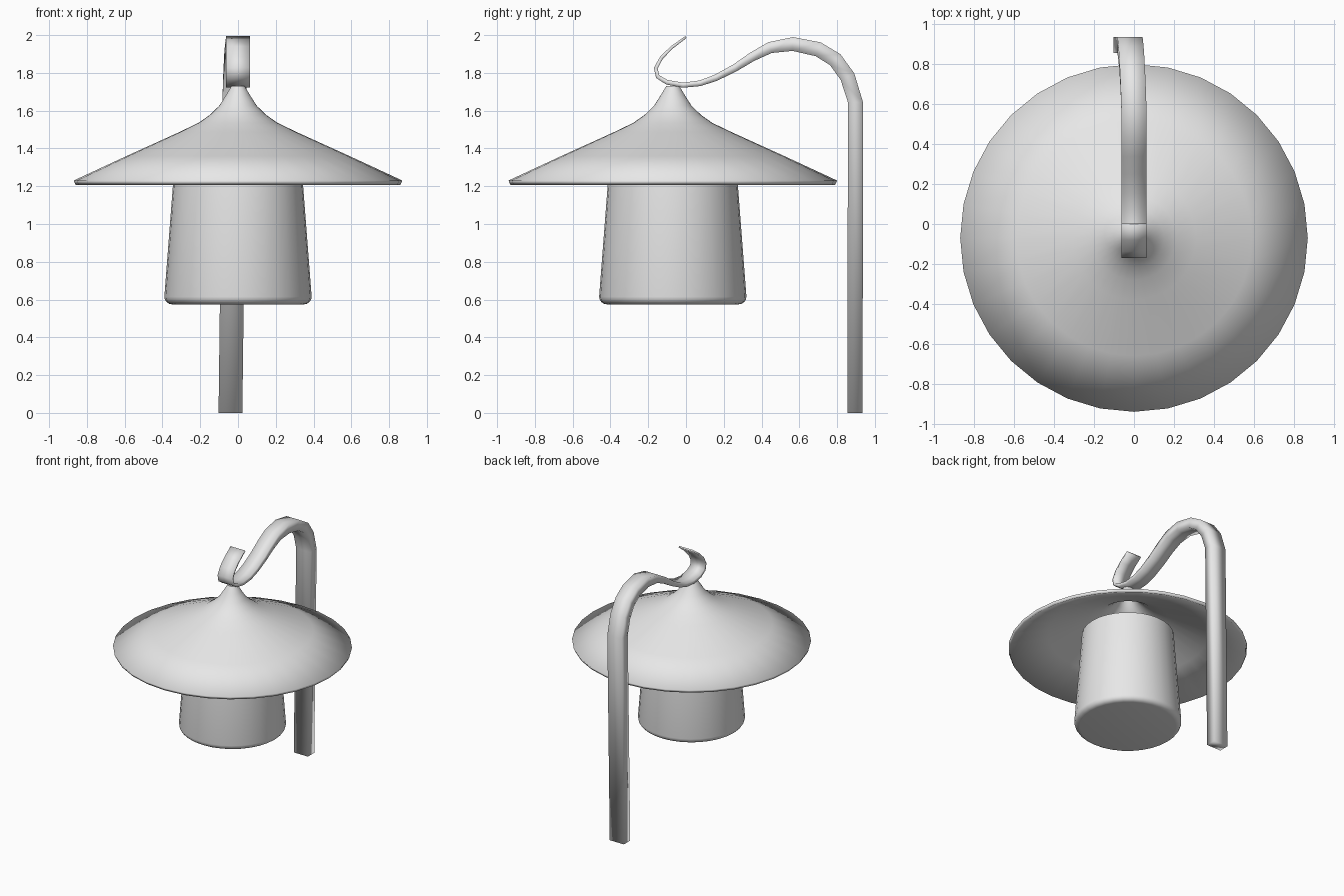
import bpy, bmesh, math
from mathutils import Vector

cube = bpy.data.objects.get("Cube")
if cube:
    bpy.data.objects.remove(cube, do_unlink=True)

SIDES = 32
AXIS_Y = -0.07

grey = bpy.data.materials.new("plain_grey")
grey.use_nodes = True
colour = (0.8, 0.8, 0.8, 1)
grey.diffuse_color = colour
grey.node_tree.nodes["Principled BSDF"].inputs["Base Color"].default_value = colour


def finish(name, bm, angle):
    bmesh.ops.recalc_face_normals(bm, faces=bm.faces)
    mesh = bpy.data.meshes.new(name)
    bm.to_mesh(mesh)
    bm.free()
    mesh.materials.append(grey)
    obj = bpy.data.objects.new(name, mesh)
    bpy.context.collection.objects.link(obj)
    bpy.ops.object.select_all(action="DESELECT")
    obj.select_set(True)
    bpy.context.view_layer.objects.active = obj
    bpy.ops.object.shade_smooth_by_angle(angle=math.radians(angle))
    return obj


def skin(bm, rings):
    """Join successive closed rings of points with quads."""
    rings = [[bm.verts.new(p) for p in ring] for ring in rings]
    for a, b in zip(rings, rings[1:]):
        for i in range(len(a)):
            j = (i + 1) % len(a)
            bm.faces.new((a[i], a[j], b[j], b[i]))
    return rings


def lathe(profile):
    """Rings of a (radius, height) profile about the lantern axis."""
    turns = [2 * math.pi * i / SIDES for i in range(SIDES)]
    return [[(r * math.sin(t), AXIS_Y - r * math.cos(t), z) for t in turns]
            for r, z in profile]


# Lamp shade: flared hat shape, closed at the neck and hollow below
bm = bmesh.new()
rings = skin(bm, lathe([(0.035, 1.73), (0.065, 1.68), (0.10, 1.625), (0.15, 1.577),
                        (0.21, 1.535), (0.31, 1.487), (0.59, 1.36), (0.87, 1.23)]))
bm.faces.new(rings[0])
shade = finish("lamp_shade", bm, 50)
shell = shade.modifiers.new("thickness", "SOLIDIFY")
shell.thickness = 0.025
shell.offset = -1

# Lamp body: tapered drum with a rounded lower edge
bm = bmesh.new()
rounded = [(0.35 + 0.04 * math.sin(a), 0.615 - 0.04 * math.cos(a))
           for a in (math.pi / 8 * k for k in range(5))]
rings = skin(bm, lathe(rounded + [(0.345, 1.20), (0.335, 1.34)]))
bm.faces.new(rings[0])
bm.faces.new(rings[-1])
finish("lamp_body", bm, 40)

# Hook and post: flat bar swept along a path of (y, z, thickness, x offset)
path = [(0.0, 1.99, 0.012, 0), (-0.075, 1.935, 0.016, 0), (-0.13, 1.88, 0.018, 0),
        (-0.16, 1.825, 0.02, 0), (-0.15, 1.78, 0.022, 0), (-0.10, 1.75, 0.025, 0),
        (-0.015, 1.735, 0.027, 0), (0.075, 1.745, 0.03, 0), (0.16, 1.775, 0.034, 0),
        (0.26, 1.827, 0.04, 0), (0.35, 1.885, 0.048, 0), (0.445, 1.934, 0.06, 0),
        (0.565, 1.953, 0.073, 0), (0.70, 1.925, 0.078, -0.005), (0.79, 1.87, 0.08, -0.01),
        (0.855, 1.78, 0.08, -0.015), (0.897, 1.645, 0.08, -0.02), (0.895, 0, 0.08, -0.04)]
points = [Vector((0, y, z)) for y, z, t, x in path]
bars = []
for i, (y, z, t, x) in enumerate(path):
    along = points[min(i + 1, len(path) - 1)] - points[max(i - 1, 0)]
    if i >= len(path) - 2:
        along = Vector((0, 0, -1))
    side = Vector((0, -along.z, along.y)).normalized() * t / 2
    centre = points[i] + Vector((x, 0, 0))
    half = Vector((0.063, 0, 0))
    bars.append([centre + half * sx + side * sy
                 for sx, sy in ((1, 1), (-1, 1), (-1, -1), (1, -1))])
bm = bmesh.new()
rings = skin(bm, bars)
bm.faces.new(rings[0])
bm.faces.new(rings[-1])
finish("hook_post", bm, 180)
